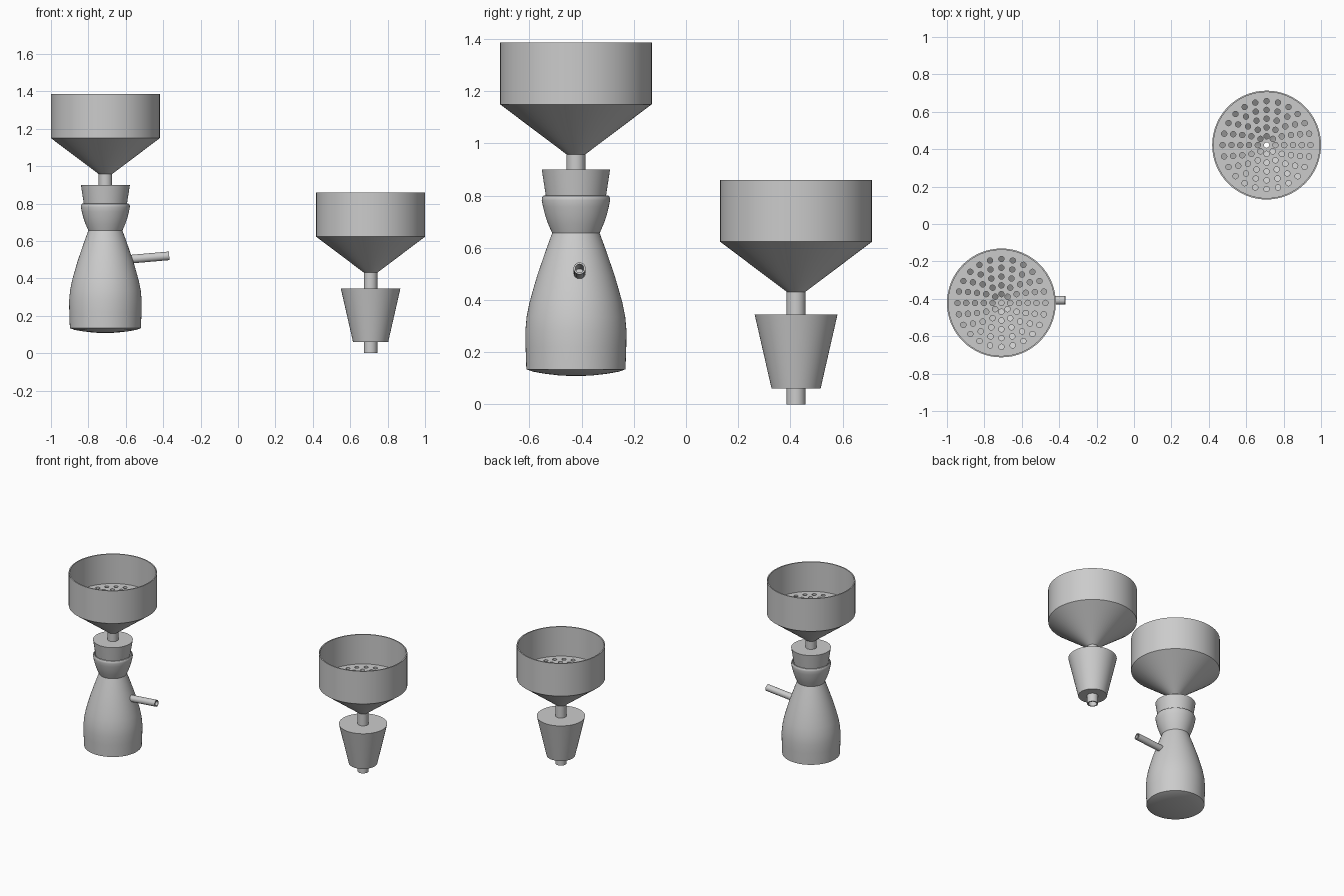
import bpy, bmesh, math
from mathutils import Matrix

if "Cube" in bpy.data.objects:
    bpy.data.objects.remove(bpy.data.objects["Cube"])

SEG = 64
FLASK_XY = (-0.709, -0.422)
SPARE_XY = (0.709, 0.422)


def smooth(obj):
    bpy.ops.object.select_all(action='DESELECT')
    obj.select_set(True)
    bpy.context.view_layer.objects.active = obj
    bpy.ops.object.shade_smooth_by_angle(angle=math.radians(30))


def lathe(name, profile, loc, seg=SEG, tilt=0.0):
    """Revolve a closed (radius, height) profile around the local z axis."""
    bm = bmesh.new()
    rings = []
    for i in range(seg):
        a = 2 * math.pi * i / seg
        rings.append([bm.verts.new((r * math.cos(a), r * math.sin(a), z)) for r, z in profile])
    n = len(profile)
    for i in range(seg):
        p, q = rings[i], rings[(i + 1) % seg]
        for j in range(n):
            k = (j + 1) % n
            if profile[j][0] == 0 and profile[k][0] == 0:
                continue
            bm.faces.new((p[j], q[j], q[k], p[k]))
    bmesh.ops.remove_doubles(bm, verts=bm.verts, dist=1e-5)
    bmesh.ops.recalc_face_normals(bm, faces=bm.faces)
    bm.transform(Matrix.Rotation(tilt, 4, 'Y'))
    me = bpy.data.meshes.new(name)
    bm.to_mesh(me)
    bm.free()
    obj = bpy.data.objects.new(name, me)
    obj.location = loc
    bpy.context.collection.objects.link(obj)
    smooth(obj)
    return obj


def perforated_plate(name, loc, radius=0.284, half=0.008):
    """Filled disc outline with concentric rings of round holes."""
    cu = bpy.data.curves.new(name, 'CURVE')
    cu.dimensions = '2D'
    cu.fill_mode = 'BOTH'
    cu.extrude = half

    def circle(cx, cy, r, n):
        s = cu.splines.new('POLY')
        s.points.add(n - 1)
        for i, p in enumerate(s.points):
            a = 2 * math.pi * i / n
            p.co = (cx + r * math.cos(a), cy + r * math.sin(a), 0, 1)
        s.use_cyclic_u = True

    circle(0, 0, radius, SEG)
    circle(0, 0, 0.0145, 16)
    for k in range(1, 6):
        count = 4 * k + 4
        for i in range(count):
            a = 2 * math.pi * i / count
            circle(0.047 * k * math.cos(a), 0.047 * k * math.sin(a), 0.0145, 16)
    tmp = bpy.data.objects.new(name + "_outline", cu)
    bpy.context.collection.objects.link(tmp)
    dg = bpy.context.evaluated_depsgraph_get()
    me = bpy.data.meshes.new_from_object(tmp.evaluated_get(dg))
    bpy.data.objects.remove(tmp)
    obj = bpy.data.objects.new(name, me)
    obj.location = loc
    bpy.context.collection.objects.link(obj)
    smooth(obj)


def funnel(prefix, xy, rim):
    # hollow cup, cone and stem, heights measured from the rim
    lathe(prefix + "_funnel", [
        (0.291, 0), (0.291, -0.237), (0.036, -0.429), (0.036, -0.86),
        (0.028, -0.86), (0.028, -0.424), (0.283, -0.232), (0.283, 0)], (*xy, rim))
    perforated_plate(prefix + "_filter_plate", (*xy, rim - 0.222))


def stopper(name, xy, z0, r0, z1, r1):
    # tapered plug bored through for the stem
    lathe(name, [(r0, z0), (r1, z1), (0.035, z1), (0.035, z0)], (*xy, 0))


# funnels and stoppers
funnel("mounted", FLASK_XY, 1.387)
stopper("mounted_stopper", FLASK_XY, 0.70, 0.10, 0.90, 0.131)
funnel("spare", SPARE_XY, 0.86)
stopper("spare_stopper", SPARE_XY, 0.06, 0.094, 0.345, 0.159)

# flask: domed base, flared body, cupped neck, rolled rim
outer = [(0, 0.108), (0.06, 0.11), (0.12, 0.117), (0.165, 0.125), (0.19, 0.134),
         (0.193, 0.22), (0.194, 0.28), (0.189, 0.335), (0.178, 0.39), (0.164, 0.44),
         (0.148, 0.495), (0.129, 0.55), (0.110, 0.605), (0.091, 0.656),
         (0.106, 0.69), (0.118, 0.725), (0.126, 0.757), (0.131, 0.782),
         (0.130, 0.792), (0.126, 0.799), (0.121, 0.80)]
t = 0.008
inner = [(max(r - t, 0), z + (t if z < 0.14 else 0)) for r, z in reversed(outer[:-3])]
lathe("flask", outer + inner, (*FLASK_XY, 0))

# side arm: hollow tube tilted slightly upward
lathe("flask_side_arm", [(0.023, 0), (0.023, 0.24), (0.016, 0.24), (0.016, 0)],
      (-0.607, -0.408, 0.500), seg=32, tilt=math.radians(85))
